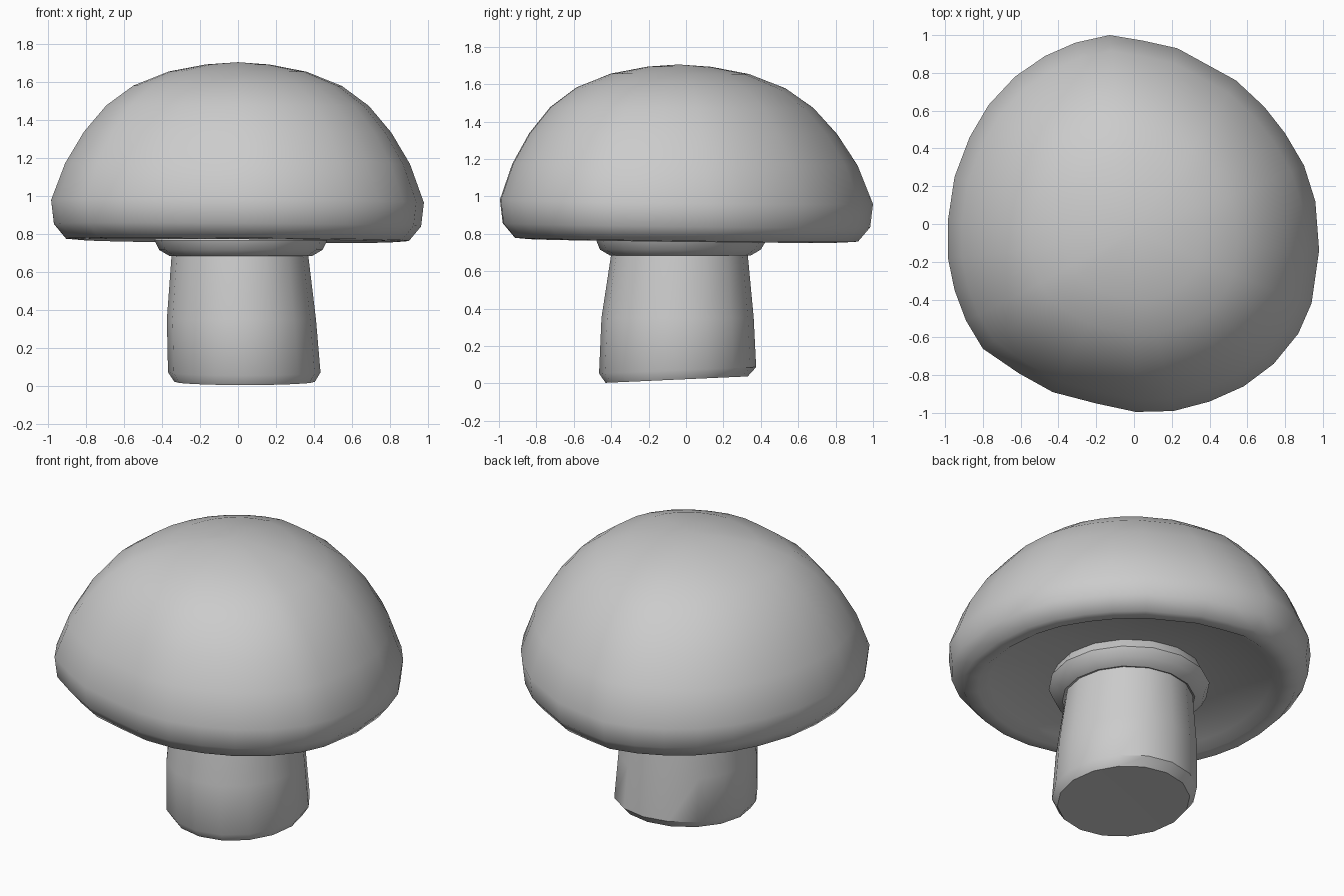
import bpy, bmesh, math

if "Cube" in bpy.data.objects:
    bpy.data.objects.remove(bpy.data.objects["Cube"])


def loft(name, rings, cap_start, cap_end, angle):
    """Skin a list of closed rings; optional end points close the ends as fans."""
    bm = bmesh.new()
    loops = [[bm.verts.new(p) for p in r] for r in rings]
    n = len(loops[0])
    for a, b in zip(loops, loops[1:]):
        for i in range(n):
            j = (i + 1) % n
            bm.faces.new((a[i], a[j], b[j], b[i]))
    for loop, tip in ((loops[0], cap_start), (loops[-1], cap_end)):
        if tip:
            v = bm.verts.new(tip)
            for i in range(n):
                bm.faces.new((loop[i], loop[(i + 1) % n], v))
    bmesh.ops.recalc_face_normals(bm, faces=bm.faces)
    me = bpy.data.meshes.new(name)
    bm.to_mesh(me)
    bm.free()
    ob = bpy.data.objects.new(name, me)
    bpy.context.collection.objects.link(ob)
    bpy.ops.object.select_all(action='DESELECT')
    bpy.context.view_layer.objects.active = ob
    ob.select_set(True)
    bpy.ops.object.shade_smooth_by_angle(angle=math.radians(angle))
    return ob


# Cap: uneven outline seen from above, scaled along a domed profile
outline = [(.98, -.14), (.96, .12), (.90, .31), (.80, .48), (.69, .62), (.54, .76),
           (.23, .93), (.05, .97), (-.13, 1.0), (-.31, .96), (-.47, .89), (-.63, .78),
           (-.77, .63), (-.87, .46), (-.95, .25), (-.985, .02), (-.985, -.18),
           (-.95, -.35), (-.89, -.51), (-.80, -.66), (-.61, -.79), (-.43, -.89),
           (-.20, -.95), (.01, -.995), (.21, -.99), (.40, -.94), (.58, -.86),
           (.74, -.74), (.87, -.58), (.94, -.42)]
profile = [(.17, 1.693), (.37, 1.655), (.56, 1.58), (.705, 1.475), (.825, 1.335),
           (.925, 1.17), (1.0, .97), (.985, .845), (.92, .768), (.84, .762),
           (.78, .80), (.36, .84)]
rings = []
for f, z in profile:
    tilt = .012 if z < 1 else .004
    cy = -.035 * max(0, (z - 1) / .7)
    rings.append([(x * f, y * f + cy, z - tilt * f * (y + .6 * x)) for x, y in outline])
loft("mushroom_cap", rings, (0, -.04, 1.705), None, 50)

# Stem with collar: centre x, centre y, radius x, radius y, height, slope along y
sections = [(.035, -.05, .37, .38, .02, .045),
            (.033, -.045, .402, .42, .07, .04),
            (.018, -.045, .393, .407, .35, 0),
            (.01, -.035, .36, .365, .69, 0),
            (.015, -.03, .375, .375, .683, 0),
            (.015, -.03, .43, .43, .715, 0),
            (.015, -.025, .455, .455, .765, 0),
            (.015, -.025, .415, .415, .845, 0)]
N = 16
stem = []
for cx, cy, rx, ry, z, s in sections:
    ring = []
    for i in range(N):
        a = math.tau * i / N
        y = ry * math.sin(a)
        ring.append((cx + rx * math.cos(a), cy + y, z + s * y))
    stem.append(ring)
loft("mushroom_stem", stem, (.03, -.05, .03), None, 40)
